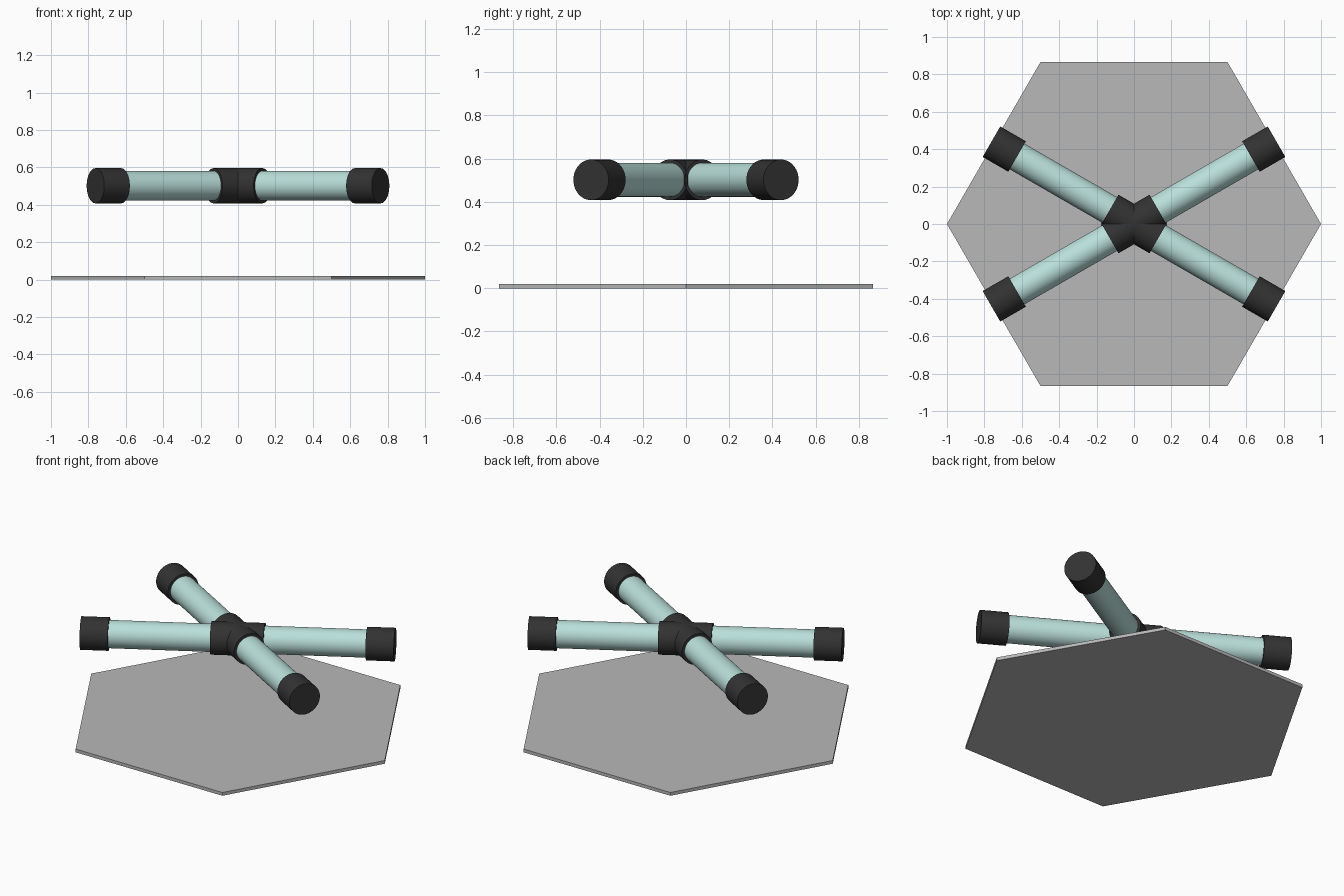
import bpy, math
from mathutils import Vector

if "Cube" in bpy.data.objects:
    bpy.data.objects.remove(bpy.data.objects["Cube"])

def mat(name, rgb):
    m = bpy.data.materials.new(name)
    m.diffuse_color = (*rgb, 1)
    m.use_nodes = True
    m.node_tree.nodes["Principled BSDF"].inputs["Base Color"].default_value = m.diffuse_color
    return m

GREY = mat("base grey", (0.48, 0.48, 0.48))
TEAL = mat("pale teal", (0.49, 0.74, 0.70))
BLACK = mat("soft black", (0.032, 0.032, 0.032))
AXIS_Z = 0.502

def rod(name, angle, start, end, radius, material):
    """Horizontal cylinder along a direction, between two distances from the centre."""
    d = Vector((math.cos(angle), math.sin(angle), 0))
    mid = d * (start + end) / 2
    bpy.ops.mesh.primitive_cylinder_add(
        vertices=48, radius=radius, depth=end - start,
        location=(mid.x, mid.y, AXIS_Z), rotation=(0, math.pi / 2, angle))
    ob = bpy.context.object
    ob.name = name
    ob.data.materials.append(material)
    bpy.ops.object.shade_smooth_by_angle(angle=math.radians(35))

# hexagonal base plate, corners on the x axis
bpy.ops.mesh.primitive_cylinder_add(vertices=6, radius=1, depth=0.02,
                                    location=(0, 0, 0.01), rotation=(0, 0, math.radians(30)))
base = bpy.context.object
base.name = "base_plate"
base.data.materials.append(GREY)

# two crossing hub sleeves
for i, deg in enumerate((30, 150)):
    rod(f"hub_sleeve_{i + 1}", math.radians(deg), -0.15, 0.15, 0.094, BLACK)

# four arms with end caps
for i, deg in enumerate((30, 150, 210, 330)):
    a = math.radians(deg)
    rod(f"arm_tube_{i + 1}", a, 0.10, 0.80, 0.079, TEAL)
    rod(f"arm_cap_{i + 1}", a, 0.722, 0.88, 0.094, BLACK)

# put the hexagon corners exactly on +x and -x
corner = base.matrix_basis @ base.data.vertices[0].co
turn = math.atan2(corner.y, corner.x)
base.rotation_euler.z -= turn
